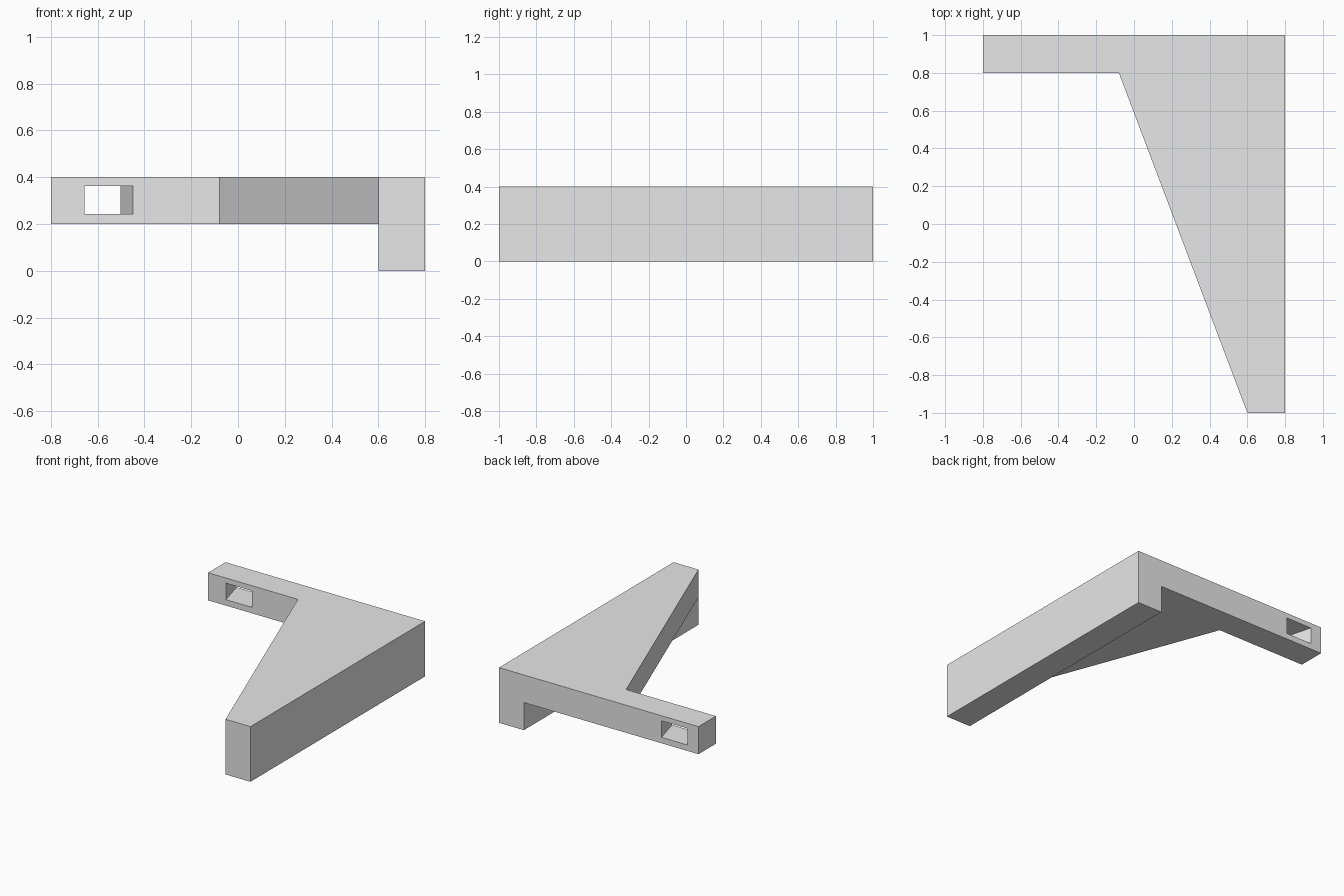
import bpy
import bmesh

cube = bpy.data.objects.get("Cube")
if cube:
    bpy.data.objects.remove(cube, do_unlink=True)

# Single plain grey
grey = bpy.data.materials.new("plain_grey")
grey.use_nodes = True
colour = (0.8, 0.8, 0.8, 1)
grey.diffuse_color = colour
grey.node_tree.nodes["Principled BSDF"].inputs["Base Color"].default_value = colour


def prism(name, outline, bottom, top, skew=0):
    """Extrude an outline in x, y upward; skew slides points in x as y grows past the arm front."""
    bm = bmesh.new()
    verts = [bm.verts.new((x + skew * (y - 0.8), y, bottom)) for x, y in outline]
    face = bm.faces.new(verts)
    extruded = bmesh.ops.extrude_face_region(bm, geom=[face])["geom"]
    lifted = [v for v in extruded if isinstance(v, bmesh.types.BMVert)]
    bmesh.ops.translate(bm, verts=lifted, vec=(0, 0, top - bottom))
    bmesh.ops.recalc_face_normals(bm, faces=bm.faces)
    mesh = bpy.data.meshes.new(name)
    bm.to_mesh(mesh)
    bm.free()
    mesh.materials.append(grey)
    obj = bpy.data.objects.new(name, mesh)
    bpy.context.collection.objects.link(obj)
    return obj


def rectangle(x0, x1, y0, y1):
    return [(x0, y0), (x1, y0), (x1, y1), (x0, y1)]


def cut(target, cutter):
    mod = target.modifiers.new(cutter.name, "BOOLEAN")
    mod.operation = "DIFFERENCE"
    mod.solver = "EXACT"
    mod.object = cutter
    bpy.context.view_layer.objects.active = target
    bpy.ops.object.modifier_apply(modifier=mod.name)
    bpy.data.objects.remove(cutter, do_unlink=True)


# Bracket: side rail, tapering web and rear arm in one outline
bracket = prism("bracket", [(-0.8, 1), (-0.8, 0.8), (-0.08, 0.8),
                            (0.6, -1), (0.8, -1), (0.8, 1)], 0, 0.4)

# Undercut leaves the web and arm at half height beside the full rail
cut(bracket, prism("undercut", rectangle(-1, 0.6, -1.2, 1.2), -0.2, 0.2))

# Slanted rectangular slot through the arm
cut(bracket, prism("slot", rectangle(-0.657, -0.449, 0.7, 1.1), 0.243, 0.363, skew=-0.27))
